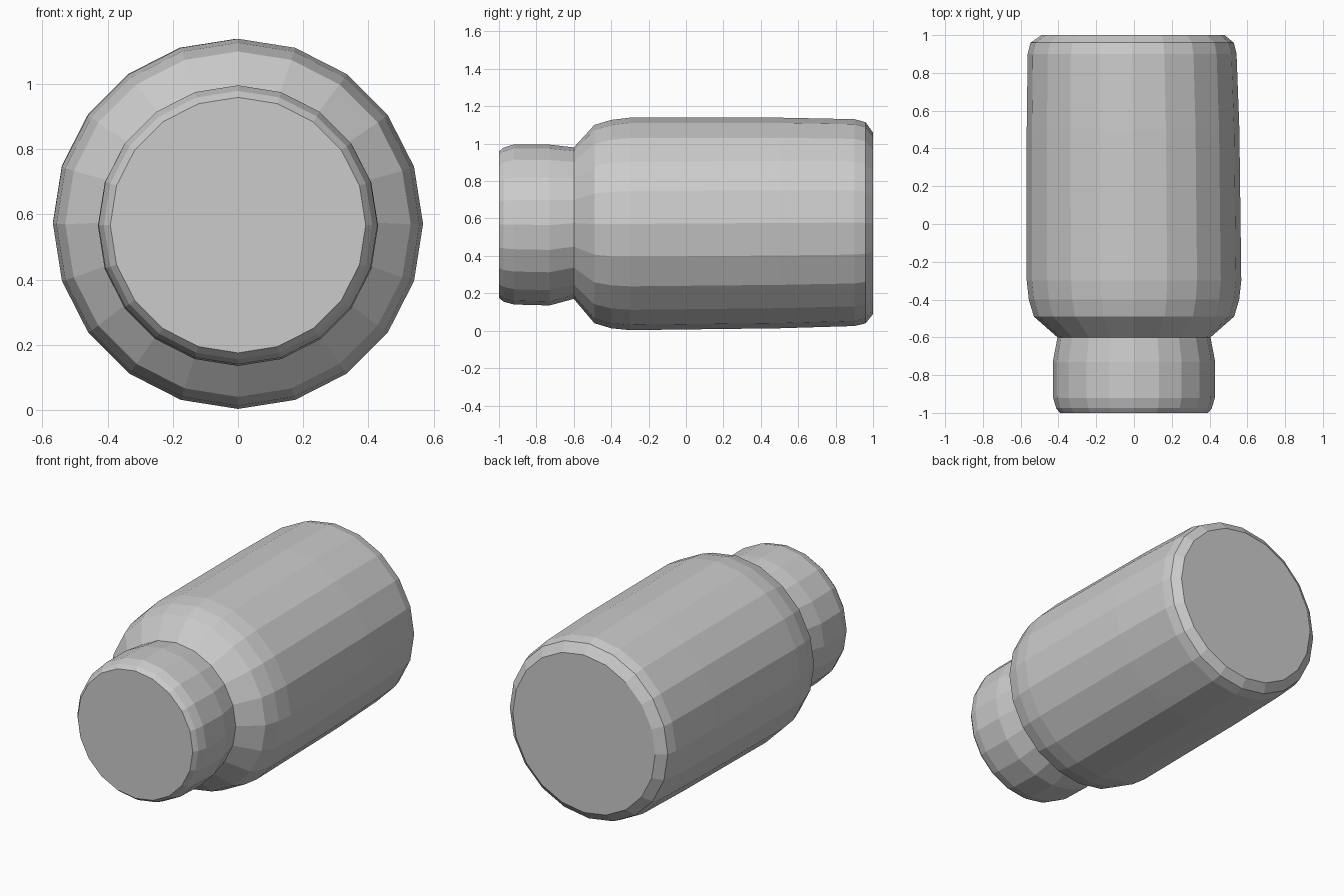
import bpy, bmesh, math

if "Cube" in bpy.data.objects:
    bpy.data.objects.remove(bpy.data.objects["Cube"])

SIDES = 20


def lathe(name, profile, cap_first=False, cap_last=False):
    """Sweep (y, radius, centre x, centre z) rings along y."""
    bm = bmesh.new()
    rings = []
    for y, r, cx, cz in profile:
        ring = []
        for i in range(SIDES):
            a = 2 * math.pi * i / SIDES
            ring.append(bm.verts.new((cx + r * math.sin(a), y, cz + r * math.cos(a))))
        rings.append(ring)
    for a, b in zip(rings, rings[1:]):
        for i in range(SIDES):
            j = (i + 1) % SIDES
            bm.faces.new((a[i], a[j], b[j], b[i]))
    if cap_first:
        bm.faces.new(rings[0])
    if cap_last:
        bm.faces.new(rings[-1])
    bmesh.ops.recalc_face_normals(bm, faces=bm.faces)
    # An open shell still needs its normals facing away from the axis
    bm.faces.ensure_lookup_table()
    f = bm.faces[0]
    c = f.calc_center_median()
    if f.normal.x * c.x + f.normal.z * (c.z - 0.57) < 0:
        bmesh.ops.reverse_faces(bm, faces=bm.faces)
    mesh = bpy.data.meshes.new(name)
    bm.to_mesh(mesh)
    bm.free()
    obj = bpy.data.objects.new(name, mesh)
    bpy.context.collection.objects.link(obj)
    return obj


# Bottle body: sloped shoulder, slightly tilted barrel, bevelled base
lathe("bottle_body", [
    (-0.60, 0.405, 0.00, 0.575),
    (-0.49, 0.530, 0.00, 0.570),
    (-0.40, 0.557, 0.00, 0.570),
    (-0.30, 0.568, 0.00, 0.571),
    (0.50, 0.563, -0.005, 0.576),
    (0.90, 0.553, -0.01, 0.578),
    (0.96, 0.538, -0.01, 0.577),
    (1.00, 0.485, -0.005, 0.574),
], cap_last=True)

# Bottle lid: rounded front rim, narrowing where it meets the shoulder
lathe("bottle_lid", [
    (-1.00, 0.392, 0.00, 0.567),
    (-0.975, 0.412, 0.00, 0.567),
    (-0.92, 0.428, 0.00, 0.568),
    (-0.73, 0.430, 0.00, 0.565),
    (-0.60, 0.405, 0.00, 0.575),
], cap_first=True)
